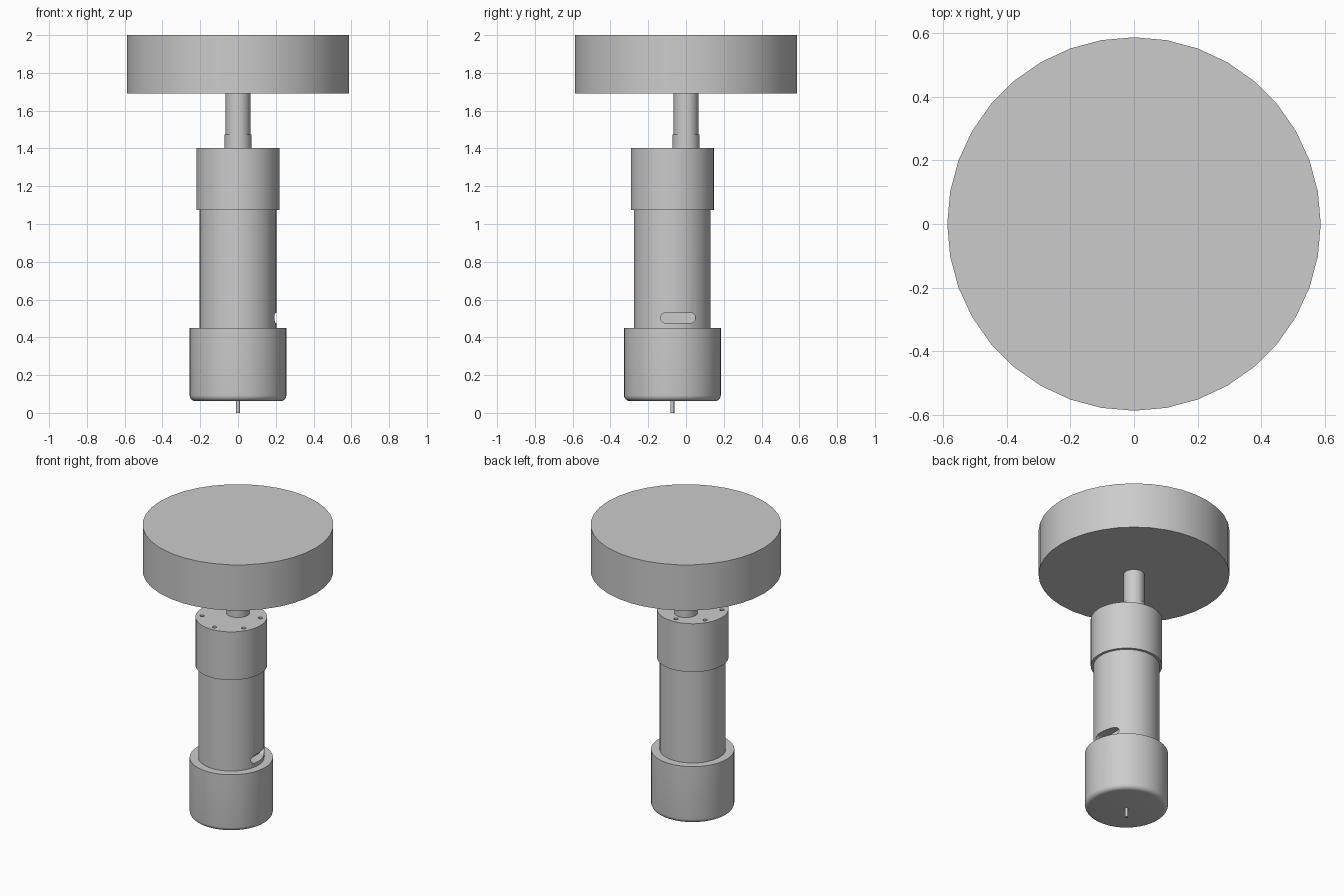
import bpy
import bmesh
from math import cos, sin, radians, pi

cube = bpy.data.objects.get("Cube")
if cube:
    bpy.data.objects.remove(cube, do_unlink=True)

AXIS_Y = -0.072  # motor axis, set off from the output shaft

grey = bpy.data.materials.new("plain_grey")
grey.use_nodes = True
grey.diffuse_color = (0.6, 0.6, 0.6, 1)
bsdf = next(n for n in grey.node_tree.nodes if n.type == "BSDF_PRINCIPLED")
bsdf.inputs["Base Color"].default_value = (0.6, 0.6, 0.6, 1)


def turned(name, profile, y=0.0, x=0.0, sides=48):
    """Closed solid turned about z from (radius, height) points, bottom to top."""
    bm = bmesh.new()
    rings = []
    for r, z in profile:
        rings.append([bm.verts.new((r * cos(2 * pi * i / sides),
                                    r * sin(2 * pi * i / sides), z))
                      for i in range(sides)])
    bm.faces.new(rings[0][::-1])
    bm.faces.new(rings[-1])
    for low, high in zip(rings, rings[1:]):
        for i in range(sides):
            j = (i + 1) % sides
            bm.faces.new((low[i], low[j], high[j], high[i]))
    mesh = bpy.data.meshes.new(name)
    bm.to_mesh(mesh)
    bm.free()
    mesh.materials.append(grey)
    obj = bpy.data.objects.new(name, mesh)
    obj.location = (x, y, 0)
    bpy.context.collection.objects.link(obj)
    return obj


def rod(name, r, z0, z1, **kw):
    return turned(name, [(r, z0), (r, z1)], **kw)


def slot_cutter(name, x0, x1, y0, y1, z, r, steps=10):
    """Round-ended bar running along x."""
    outline = []
    for centre, start in ((y1 - r, -90), (y0 + r, 90)):
        for k in range(steps + 1):
            a = radians(start + 180 * k / steps)
            outline.append((centre + r * cos(a), z + r * sin(a)))
    bm = bmesh.new()
    face = bm.faces.new([bm.verts.new((x0, y, h)) for y, h in outline])
    out = bmesh.ops.extrude_face_region(bm, geom=[face])
    moved = [v for v in out["geom"] if isinstance(v, bmesh.types.BMVert)]
    bmesh.ops.translate(bm, verts=moved, vec=(x1 - x0, 0, 0))
    bmesh.ops.recalc_face_normals(bm, faces=bm.faces)
    mesh = bpy.data.meshes.new(name)
    bm.to_mesh(mesh)
    bm.free()
    mesh.materials.append(grey)
    obj = bpy.data.objects.new(name, mesh)
    bpy.context.collection.objects.link(obj)
    return obj


def cut(target, cutter):
    cutter.hide_render = True
    mod = target.modifiers.new("cut", "BOOLEAN")
    mod.operation = "DIFFERENCE"
    mod.solver = "EXACT"
    mod.object = cutter
    bpy.context.view_layer.objects.active = target
    bpy.ops.object.modifier_apply(modifier=mod.name)
    bpy.data.objects.remove(cutter, do_unlink=True)


# Output wheel, shaft and boss
wheel = rod("wheel", 0.587, 1.69, 2.0, sides=36)
shaft = rod("output_shaft", 0.065, 1.46, 1.7, sides=36)
boss = rod("shaft_boss", 0.071, 1.39, 1.475, sides=36)

# Gearbox with a ring of six screw holes
gearbox = rod("gearbox", 0.22, 1.075, 1.402, y=AXIS_Y)
for k in range(6):
    a = radians(30 + 60 * k)
    cut(gearbox, rod("screw_hole_cutter", 0.014, 1.34, 1.45, sides=16,
                     x=0.18 * cos(a), y=AXIS_Y + 0.18 * sin(a)))

# Motor can with a round-ended slot in its left side
motor = rod("motor_can", 0.203, 0.44, 1.08, y=AXIS_Y)
cut(motor, slot_cutter("slot_cutter", 0.14, 0.3, -0.135, 0.05, 0.503, 0.027))

# End cap with a rounded bottom edge
R, FILLET, BASE = 0.256, 0.03, 0.063
edge = [(R - FILLET + FILLET * sin(radians(a)),
         BASE + FILLET - FILLET * cos(radians(a))) for a in range(0, 91, 15)]
end_cap = turned("end_cap", edge + [(R, 0.45)], y=AXIS_Y)

# Rear pin
pin = rod("rear_pin", 0.01, 0.0, 0.08, y=AXIS_Y, sides=16)

for part in (wheel, shaft, boss, gearbox, motor, end_cap, pin):
    part.data.shade_smooth()
    part.data.set_sharp_from_angle(angle=radians(30))
